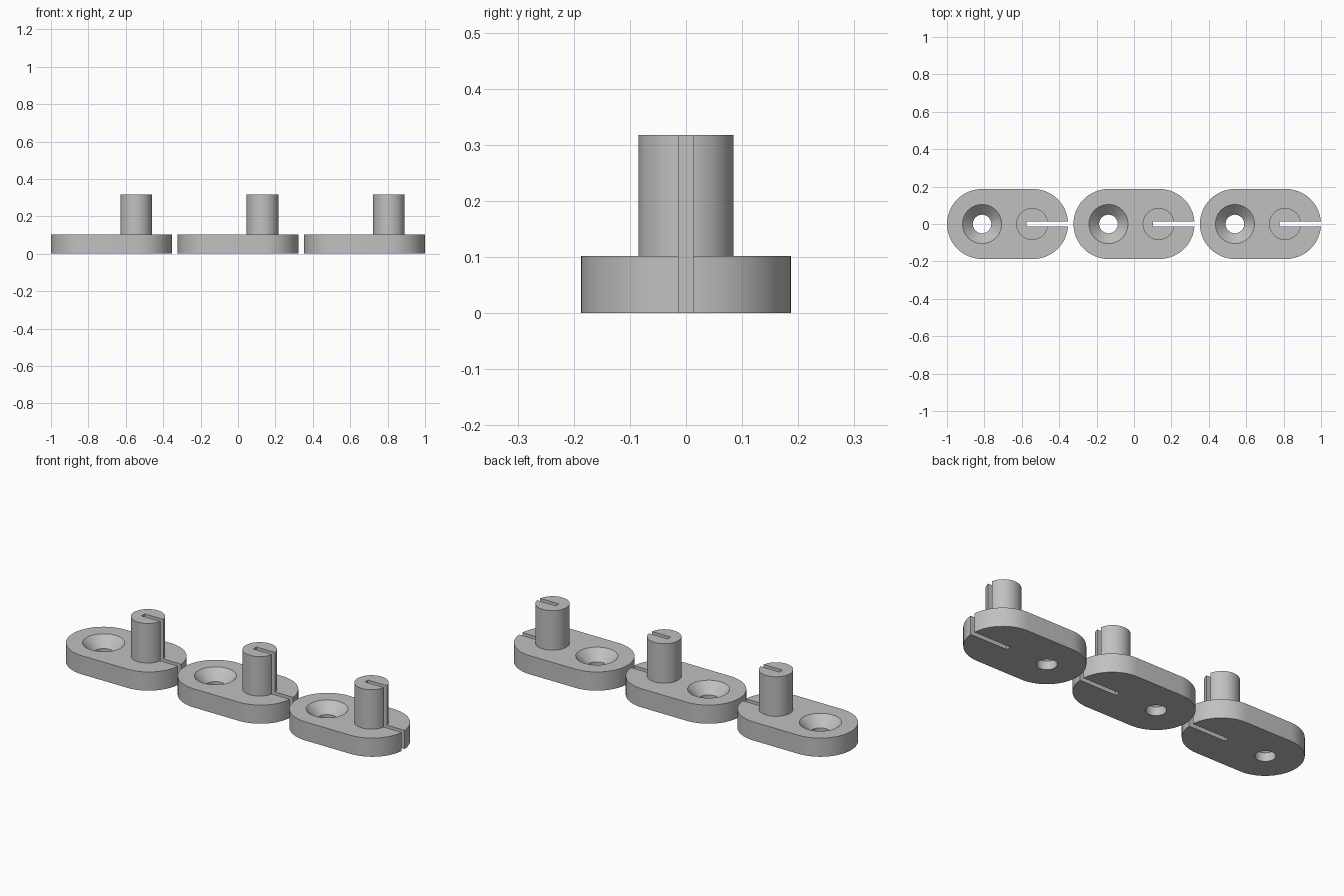
import bpy
import bmesh
import math

PITCH = 0.676          # spacing between the three brackets
HALF = 0.1365          # half distance between plate end centres
R_END, R_PEG = 0.187, 0.085
PLATE_H, PEG_H = 0.102, 0.318

cube = bpy.data.objects.get("Cube")
if cube:
    bpy.data.objects.remove(cube, do_unlink=True)

grey = bpy.data.materials.new("light_grey")
grey.use_nodes = True
colour = (0.53, 0.53, 0.53, 1)
grey.diffuse_color = colour
grey.node_tree.nodes["Principled BSDF"].inputs["Base Color"].default_value = colour


def ring(cx, r, z, n):
    return [(cx + r * math.cos(2 * math.pi * i / n),
             r * math.sin(2 * math.pi * i / n), z) for i in range(n)]


def loft(name, rings):
    """Closed solid through a stack of matching outlines."""
    bm = bmesh.new()
    loops = [[bm.verts.new(p) for p in pts] for pts in rings]
    for a, b in zip(loops, loops[1:]):
        for i in range(len(a)):
            j = (i + 1) % len(a)
            bm.faces.new((a[i], a[j], b[j], b[i]))
    bm.faces.new(loops[0][::-1])
    bm.faces.new(loops[-1])
    bmesh.ops.recalc_face_normals(bm, faces=bm.faces)
    mesh = bpy.data.meshes.new(name)
    bm.to_mesh(mesh)
    bm.free()
    mesh.materials.append(grey)
    obj = bpy.data.objects.new(name, mesh)
    bpy.context.collection.objects.link(obj)
    return obj


def stadium(z, n=32):
    pts = []
    for side in (1, -1):
        for i in range(n + 1):
            a = math.pi * (i / n - 0.5)
            pts.append((side * (HALF + R_END * math.cos(a)),
                        side * R_END * math.sin(a), z))
    return pts


def box_outline(x0, x1, w, z):
    return [(x0, -w, z), (x1, -w, z), (x1, w, z), (x0, w, z)]


def combine(target, tool, operation):
    mod = target.modifiers.new(operation.lower(), 'BOOLEAN')
    mod.object, mod.operation, mod.solver = tool, operation, 'EXACT'
    bpy.context.view_layer.objects.active = target
    bpy.ops.object.modifier_apply(modifier=mod.name)
    bpy.data.objects.remove(tool, do_unlink=True)


# Rounded plate with an upright peg
bracket = loft("bracket_right", [stadium(0), stadium(PLATE_H)])
peg = loft("peg", [ring(HALF - 0.005, R_PEG, z, 64) for z in (0.04, PEG_H)])
combine(bracket, peg, 'UNION')

# Countersunk screw hole
hole = loft("screw_hole", [ring(-HALF, r, z, 24) for r, z in
                           ((0.05, -0.05), (0.05, 0.047), (0.105, PLATE_H), (0.105, 0.2))])
combine(bracket, hole, 'DIFFERENCE')

# Slot through peg and plate, open at the outer end
slot = loft("slot", [box_outline(0.102, 0.5, 0.0135, z) for z in (-0.1, 0.5)])
combine(bracket, slot, 'DIFFERENCE')

# Smooth curved walls, crisp edges
bpy.ops.object.select_all(action='DESELECT')
bracket.select_set(True)
bpy.context.view_layer.objects.active = bracket
bpy.ops.object.shade_smooth_by_angle(angle=math.radians(20))

# Row of three
bracket.location.x = -PITCH
for name, x in (("bracket_middle", 0), ("bracket_left", PITCH)):
    copy = bracket.copy()
    copy.name = name
    copy.location.x = x
    bpy.context.collection.objects.link(copy)
